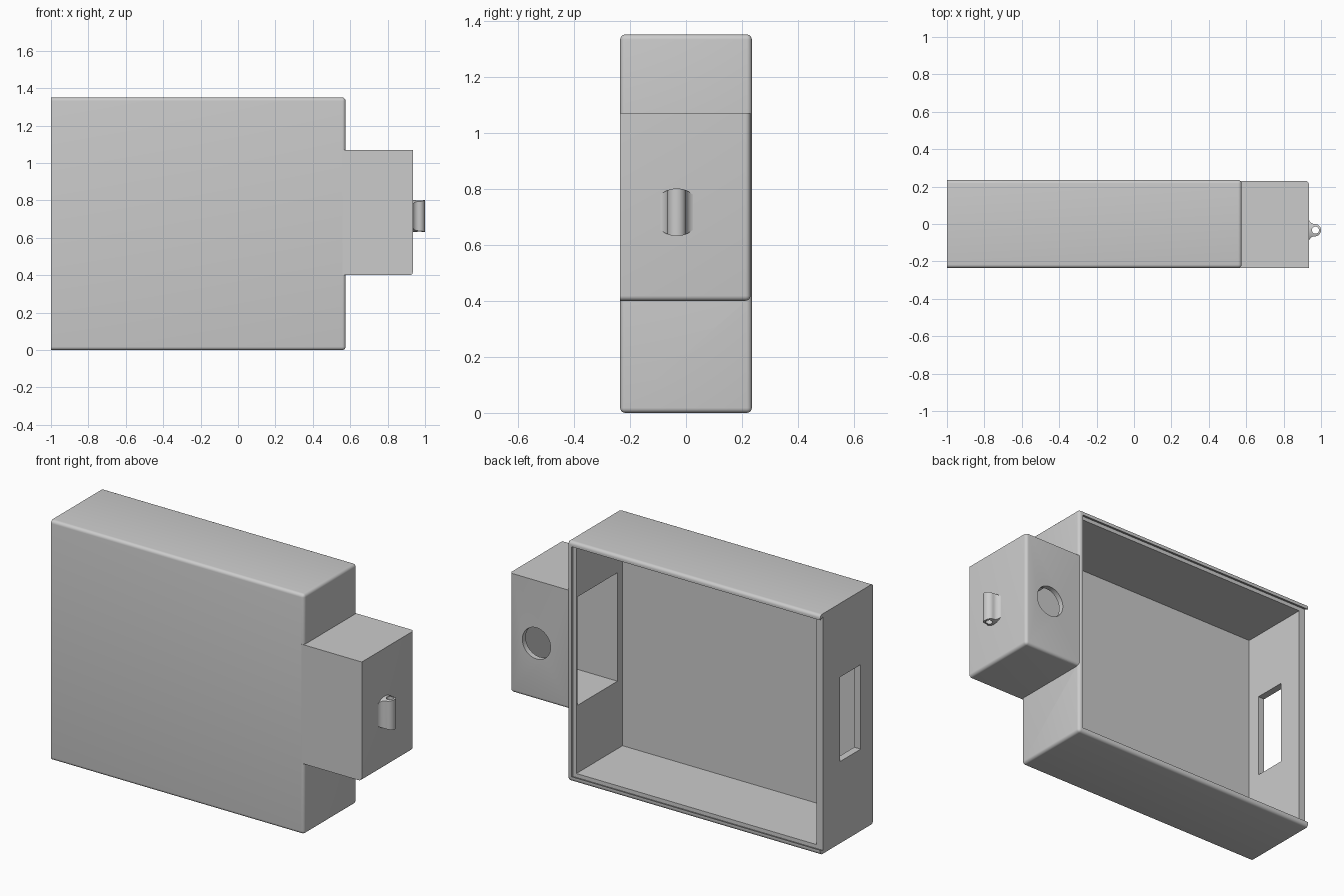
import bpy, bmesh, math
from mathutils import Vector

if "Cube" in bpy.data.objects:
    bpy.data.objects.remove(bpy.data.objects["Cube"], do_unlink=True)

grey = bpy.data.materials.new("matte grey")
grey.use_nodes = True
colour = (0.6, 0.6, 0.6, 1)
grey.diffuse_color = colour
grey.node_tree.nodes["Principled BSDF"].inputs["Base Color"].default_value = colour


def finish(name, bm):
    bmesh.ops.recalc_face_normals(bm, faces=bm.faces)
    mesh = bpy.data.meshes.new(name)
    bm.to_mesh(mesh)
    bm.free()
    mesh.materials.append(grey)
    obj = bpy.data.objects.new(name, mesh)
    bpy.context.collection.objects.link(obj)
    return obj


def box(name, x, y, z, radius=0, rounded=None, shape=None):
    """Box from ranges; 'rounded' picks edges to bevel, 'shape' moves corners."""
    bm = bmesh.new()
    bmesh.ops.create_cube(bm, size=1)
    for v in bm.verts:
        v.co = Vector(r[0] if c < 0 else r[1] for r, c in zip((x, y, z), v.co))
        if shape:
            shape(v.co)
    if rounded:
        edges = [e for e in bm.edges if rounded(e.verts[0].co, e.verts[1].co)]
        bmesh.ops.bevel(bm, geom=edges, offset=radius, segments=5,
                        profile=0.5, affect='EDGES')
    return finish(name, bm)


def prism(name, points, axis, depth):
    """Extrude a closed outline along an axis vector."""
    bm = bmesh.new()
    face = bm.faces.new([bm.verts.new(p) for p in points])
    out = bmesh.ops.extrude_face_region(bm, geom=[face])
    verts = [g for g in out["geom"] if isinstance(g, bmesh.types.BMVert)]
    bmesh.ops.translate(bm, verts=verts, vec=Vector(axis) * depth)
    return finish(name, bm)


def arc(cx, cy, r, start, end, n):
    angles = [math.radians(start + (end - start) * i / n) for i in range(n + 1)]
    return [(cx + r * math.cos(a), cy + r * math.sin(a)) for a in angles]


def boolean(target, tool, operation):
    mod = target.modifiers.new(operation.lower(), 'BOOLEAN')
    mod.operation = operation
    mod.solver = 'EXACT'
    mod.object = tool
    bpy.context.view_layer.objects.active = target
    bpy.ops.object.modifier_apply(modifier=mod.name)
    bpy.data.objects.remove(tool, do_unlink=True)


# Outer shell, rounded everywhere but the right end
case = box("case", (-1, 0.575), (-0.235, 0.235), (0, 1.35), 0.018,
           lambda a, b: a.x > 0 or b.x > 0 or a.x != b.x)

# Side compartment, rounded along its bottom and rear outer edges
side = box("side_compartment", (0.56, 0.935), (-0.235, 0.23), (0.4, 1.07), 0.018,
           lambda a, b: (max(a.x, b.x) > 0.9 and min(a.x, b.x) > 0.9
                         and ((a.y > 0 and b.y > 0) or (a.z < 0.5 and b.z < 0.5)))
           or (a.x != b.x and a.z < 0.5 and a.y > 0))
boolean(case, side, 'UNION')

# Main cavity, compartment cavity and end slot
boolean(case, box("cavity", (-0.96, 0.535), (-0.2, 0.3), (0.04, 1.31)), 'DIFFERENCE')
boolean(case, box("side_cavity", (0.5, 0.9), (-0.155, 0.2), (0.42, 1.03)), 'DIFFERENCE')
boolean(case, box("slot", (-1.1, -0.9), (-0.125, 0.06), (0.46, 0.935)), 'DIFFERENCE')


# Undercut groove for a sliding lid, open at the right end
def undercut(co):
    if co.y > 0.22:
        co.z += 0.012 if co.z < 0.5 else -0.012
        if co.x > 0:
            co.x -= 0.012


boolean(case, box("lid_groove", (-1.1, 0.557), (0.21, 0.24), (0.018, 1.332),
                  shape=undercut), 'DIFFERENCE')

# Round hole in the rear of the side compartment
hole = prism("round_hole", [(x, 0.1, z) for x, z in arc(0.77, 0.717, 0.088, 0, 350, 35)],
             (0, 1, 0), 0.2)
boolean(case, hole, 'DIFFERENCE')

# Cord loop: flared column trimmed by a round outline, with a vertical bore
cx, cy, r = 0.967, -0.033, 0.033
outline = ([(0.925, cy - 2 * r)] + arc(cx, cy - 2 * r, r, 180, 90, 8)
           + arc(cx, cy, r, -90, 90, 16)[1:-1]
           + arc(cx, cy + 2 * r, r, -90, -180, 8) + [(0.925, cy + 2 * r)])
loop = prism("cord_loop", [(x, y, 0.6) for x, y in outline], (0, 0, 1), 0.25)
trim = prism("loop_trim", [(0.9, y, z) for y, z in arc(cy, 0.716, 0.085, 0, 352.5, 47)],
             (1, 0, 0), 0.2)
boolean(loop, trim, 'INTERSECT')
bore = prism("loop_bore", [(x, y, 0.5) for x, y in arc(cx + 0.003, cy, 0.019, 0, 345, 23)],
             (0, 0, 1), 0.5)
boolean(loop, bore, 'DIFFERENCE')

# Smooth the curves and keep hard edges crisp
bpy.ops.object.select_all(action='DESELECT')
for obj in (case, loop):
    obj.select_set(True)
    bpy.context.view_layer.objects.active = obj
bpy.ops.object.shade_smooth_by_angle(angle=math.radians(30))
